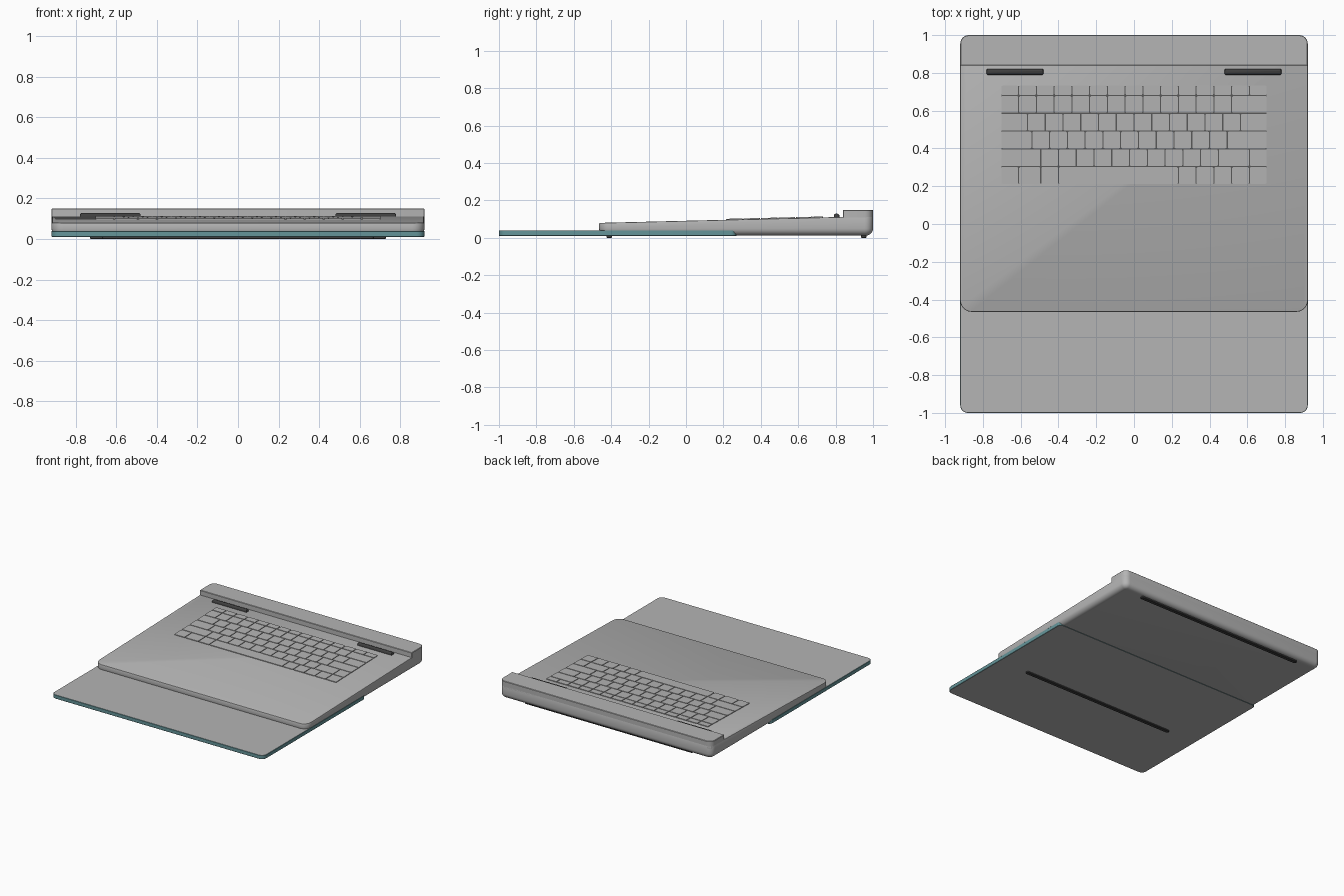
import bpy
import bmesh
import math

if "Cube" in bpy.data.objects:
    bpy.data.objects.remove(bpy.data.objects["Cube"], do_unlink=True)


def material(name, r, g, b):
    m = bpy.data.materials.new(name)
    m.use_nodes = True
    m.diffuse_color = (r, g, b, 1)
    m.node_tree.nodes["Principled BSDF"].inputs["Base Color"].default_value = (r, g, b, 1)
    return m


GREY = material("silver grey", 0.46, 0.46, 0.46)
TEAL = material("teal edge", 0.13, 0.30, 0.32)
DARK = material("dark rubber", 0.05, 0.05, 0.05)
GAP = material("key gap grey", 0.10, 0.10, 0.10)

HALF_W = 0.92


def deck(y):
    """Height of the sloping keyboard deck."""
    return 0.08 + 0.0246 * (y + 0.46)


def above_deck(h):
    return lambda y: deck(y) + h


def outline(x0, x1, y0, y1, rf, rb, inset, steps=6):
    """Rounded rectangle with separate front and back corner radii."""
    x0, x1, y0, y1 = x0 + inset, x1 - inset, y0 + inset, y1 - inset
    rf, rb = max(rf - inset, 0.001), max(rb - inset, 0.001)
    corners = [(x1 - rf, y0 + rf, rf, 270), (x1 - rb, y1 - rb, rb, 0),
               (x0 + rb, y1 - rb, rb, 90), (x0 + rf, y0 + rf, rf, 180)]
    points = []
    for cx, cy, r, start in corners:
        for i in range(steps + 1):
            a = math.radians(start + 90 * i / steps)
            points.append((cx + r * math.cos(a), cy + r * math.sin(a)))
    return points


def add_stack(bm, box, rf, rb, rings, steps=6, side_mat=0):
    """Loft rounded rectangles; each ring is (inset, height or height rule)."""
    loops = []
    for inset, z in rings:
        pts = outline(*box, rf, rb, inset, steps)
        loops.append([bm.verts.new((x, y, z(y) if callable(z) else z)) for x, y in pts])
    for low, high in zip(loops, loops[1:]):
        n = len(low)
        for i in range(n):
            j = (i + 1) % n
            f = bm.faces.new((low[i], low[j], high[j], high[i]))
            f.material_index = side_mat
    bm.faces.new(list(reversed(loops[0])))
    bm.faces.new(loops[-1])


def finish(name, bm, mats, smooth=True):
    bmesh.ops.recalc_face_normals(bm, faces=bm.faces)
    me = bpy.data.meshes.new(name)
    bm.to_mesh(me)
    bm.free()
    for m in mats:
        me.materials.append(m)
    ob = bpy.data.objects.new(name, me)
    bpy.context.collection.objects.link(ob)
    if smooth:
        bpy.ops.object.select_all(action="DESELECT")
        ob.select_set(True)
        bpy.context.view_layer.objects.active = ob
        bpy.ops.object.shade_smooth_by_angle(angle=math.radians(35))
    return ob


def rounded_part(name, box, rf, rb, rings, mats, side_mat=0):
    bm = bmesh.new()
    add_stack(bm, box, rf, rb, rings, side_mat=side_mat)
    return finish(name, bm, mats)


# Thin screen slab with coloured rim
rounded_part("screen_slab", (-HALF_W, HALF_W, -1, 0.27), 0.04, 0.03,
             [(0.002, 0.01), (0, 0.012), (0, 0.038), (0.002, 0.04)], [GREY, TEAL], 1)

# Keyboard base with rounded lower edge and sloping top
R = 0.038
curve = [(R * (1 - math.sin(t)), 0.012 + R * (1 - math.cos(t)))
         for t in (math.radians(15 * i) for i in range(7))]
rounded_part("keyboard_base", (-HALF_W, HALF_W, -0.465, 1), 0.06, 0.045,
             curve + [(0, above_deck(-0.005)), (0.0015, above_deck(-0.0015)),
                      (0.005, deck)], [GREY])

# Raised hinge ridge along the back
rounded_part("hinge_ridge", (-HALF_W, HALF_W, 0.84, 1), 0.003, 0.045,
             [(0, 0.09), (0, 0.147), (0.003, 0.15)], [GREY])

# Rubber bars in front of the ridge
for side, x in (("right", -0.63), ("left", 0.63)):
    rounded_part(side + "_rubber_bar", (x - 0.15, x + 0.15, 0.79, 0.82), 0.005, 0.005,
                 [(0, 0.105), (0, 0.12), (0.004, 0.126), (0.01, 0.129)], [DARK])

# Dark bed under the keys
U = 0.094
KEY_X, KEY_TOP = 7.5 * U, 0.735
rounded_part("key_bed", (-KEY_X + 0.004, KEY_X - 0.004, 0.215, KEY_TOP - 0.004),
             0.005, 0.005, [(0, above_deck(-0.002)), (0, above_deck(0.0008))], [GAP])

# Key rows: height and key widths in key units, back to front
rows = [(0.055, [1] * 15),
        (U, [1] * 13 + [2]),
        (U, [1.5] + [1] * 12 + [1.5]),
        (U, [1.75] + [1] * 11 + [2.25]),
        (U, [2.25] + [1] * 10 + [1.75, 1]),
        (U, [1, 1.25, 1, 6.75] + [1] * 5)]
bm = bmesh.new()
y = KEY_TOP
for depth, widths in rows:
    x = -KEY_X
    for w in widths:
        add_stack(bm, (x, x + w * U, y - depth, y), 0.008, 0.008,
                  [(0.003, above_deck(-0.001)), (0.003, above_deck(0.005))], steps=2)
        x += w * U
    y -= depth
finish("keys", bm, [GREY], smooth=False)

# Rubber feet strips underneath
for name, half, cy in (("front_foot", 0.67, -0.41), ("back_foot", 0.73, 0.95)):
    rounded_part(name, (-half, half, cy - 0.015, cy + 0.015), 0.014, 0.014,
                 [(0.003, 0), (0, 0.003), (0, 0.02)], [DARK])
